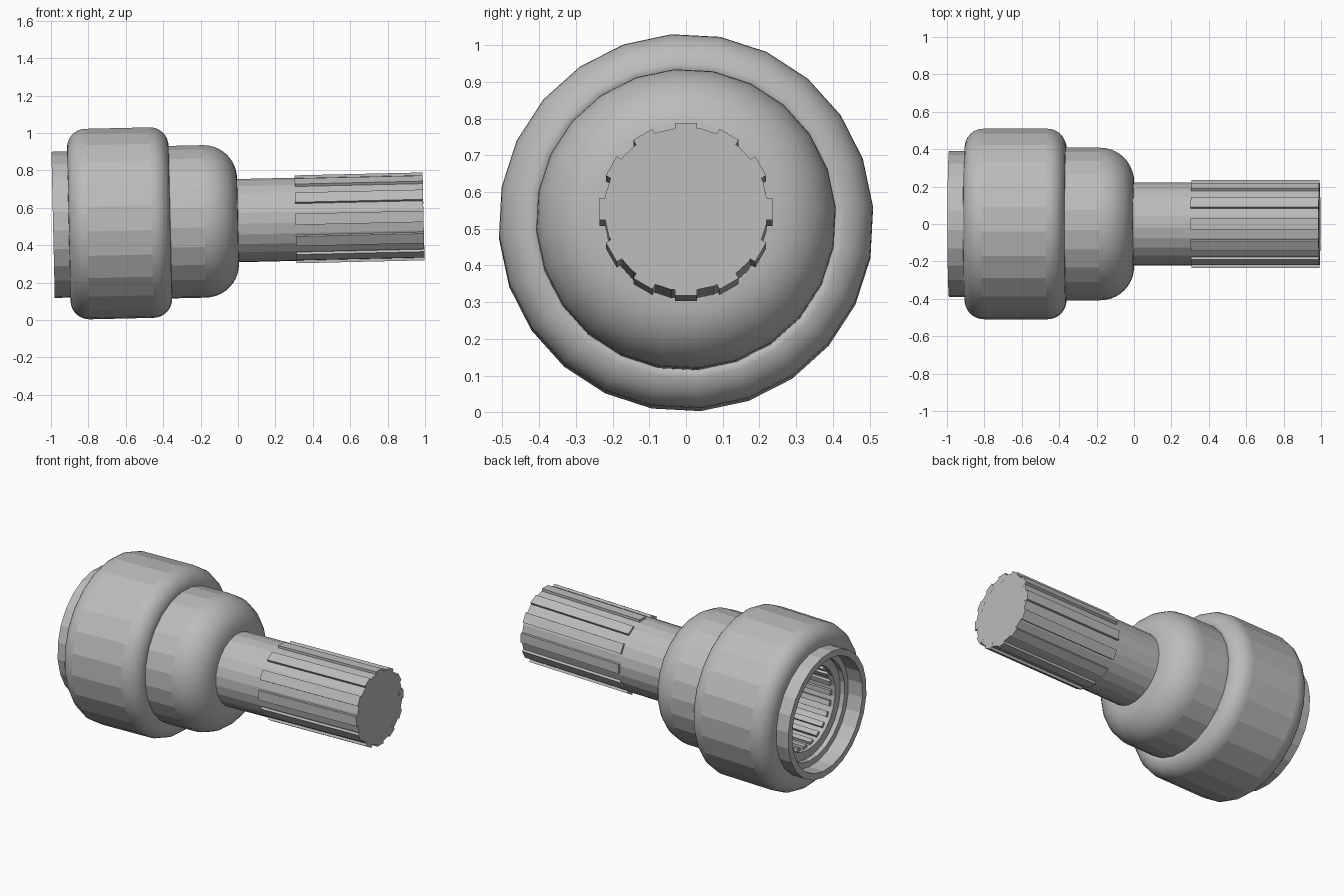
import bpy, bmesh, math
from mathutils import Matrix

if "Cube" in bpy.data.objects:
    bpy.data.objects.remove(bpy.data.objects["Cube"])

SIDES = 24
PHASE = math.radians(4.5)
# the whole part lies on its side, tilted very slightly upward toward +x
PLACE = Matrix.Translation((0, 0, 0.531)) @ Matrix.Rotation(-0.0228, 4, 'Y')

steel = bpy.data.materials.new("grey steel")
steel.diffuse_color = (0.5, 0.5, 0.5, 1)
steel.use_nodes = True
steel.node_tree.nodes["Principled BSDF"].inputs["Base Color"].default_value = steel.diffuse_color


def finish(name, bm):
    bmesh.ops.recalc_face_normals(bm, faces=bm.faces)
    me = bpy.data.meshes.new(name)
    bm.to_mesh(me)
    bm.free()
    ob = bpy.data.objects.new(name, me)
    ob.data.materials.append(steel)
    ob.matrix_world = PLACE
    bpy.context.collection.objects.link(ob)
    return ob


def fillet(cx, cr, rad, a0, a1, n=8):
    """Rounded corner as (x, radius) profile points."""
    pts = []
    for i in range(n + 1):
        a = math.radians(a0 + (a1 - a0) * i / n)
        pts.append((cx + rad * math.cos(a), cr + rad * math.sin(a)))
    return pts


def revolve(name, profile):
    """Spin an (x, radius) profile round the x axis; radius 0 closes the end."""
    bm = bmesh.new()
    rings = []
    for x, r in profile:
        if r == 0:
            rings.append([bm.verts.new((x, 0, 0))] * SIDES)
            continue
        ang = [PHASE + 2 * math.pi * i / SIDES for i in range(SIDES)]
        rings.append([bm.verts.new((x, -r * math.sin(a), r * math.cos(a))) for a in ang])
    for k in range(len(rings) - 1):
        (x0, r0), (x1, r1) = profile[k], profile[k + 1]
        curved = abs(x0 - x1) > 1e-4 and abs(r0 - r1) > 1e-4
        for i in range(SIDES):
            j = (i + 1) % SIDES
            quad = [rings[k][i], rings[k][j], rings[k + 1][j], rings[k + 1][i]]
            f = bm.faces.new(list(dict.fromkeys(quad)))
            f.smooth = curved
    # keep the flat end steps crisp
    for e in bm.edges:
        if len(e.link_faces) == 2 and e.calc_face_angle(0) > math.radians(30):
            e.smooth = False
    return finish(name, bm)


def ridges(name, count, x0, x1, r0, r1, width):
    """Ring of straight spline teeth."""
    bm = bmesh.new()
    for i in range(count):
        m = (Matrix.Rotation(2 * math.pi * i / count, 4, 'X')
             @ Matrix.Translation(((x0 + x1) / 2, 0, (r0 + r1) / 2))
             @ Matrix.Diagonal((x1 - x0, width, r1 - r0, 1)))
        bmesh.ops.create_cube(bm, size=1, matrix=m)
    return finish(name, bm)


# socket body: shaft, domed neck, wide rounded ring, end collar and stepped bore
profile = [(0.992, 0), (0.992, 0.223), (0.0, 0.223)]
profile += fillet(-0.18, 0.229, 0.18, 0, 90, 10)
profile += [(-0.365, 0.409)]
profile += fillet(-0.462, 0.411, 0.1, 0, 90)
profile += fillet(-0.805, 0.411, 0.1, 90, 180)
profile += [(-0.905, 0.392), (-0.989, 0.392), (-0.989, 0.352),
            (-0.89, 0.352), (-0.89, 0.315), (-0.86, 0.315),
            (-0.86, 0.262), (-0.36, 0.262), (-0.36, 0)]
revolve("socket_body", profile)

# outer splines on the shaft and inner splines in the bore
ridges("shaft_splines", 12, 0.308, 0.9925, 0.19, 0.235, 0.06)
ridges("bore_splines", 24, -0.84, -0.37, 0.242, 0.275, 0.032)
